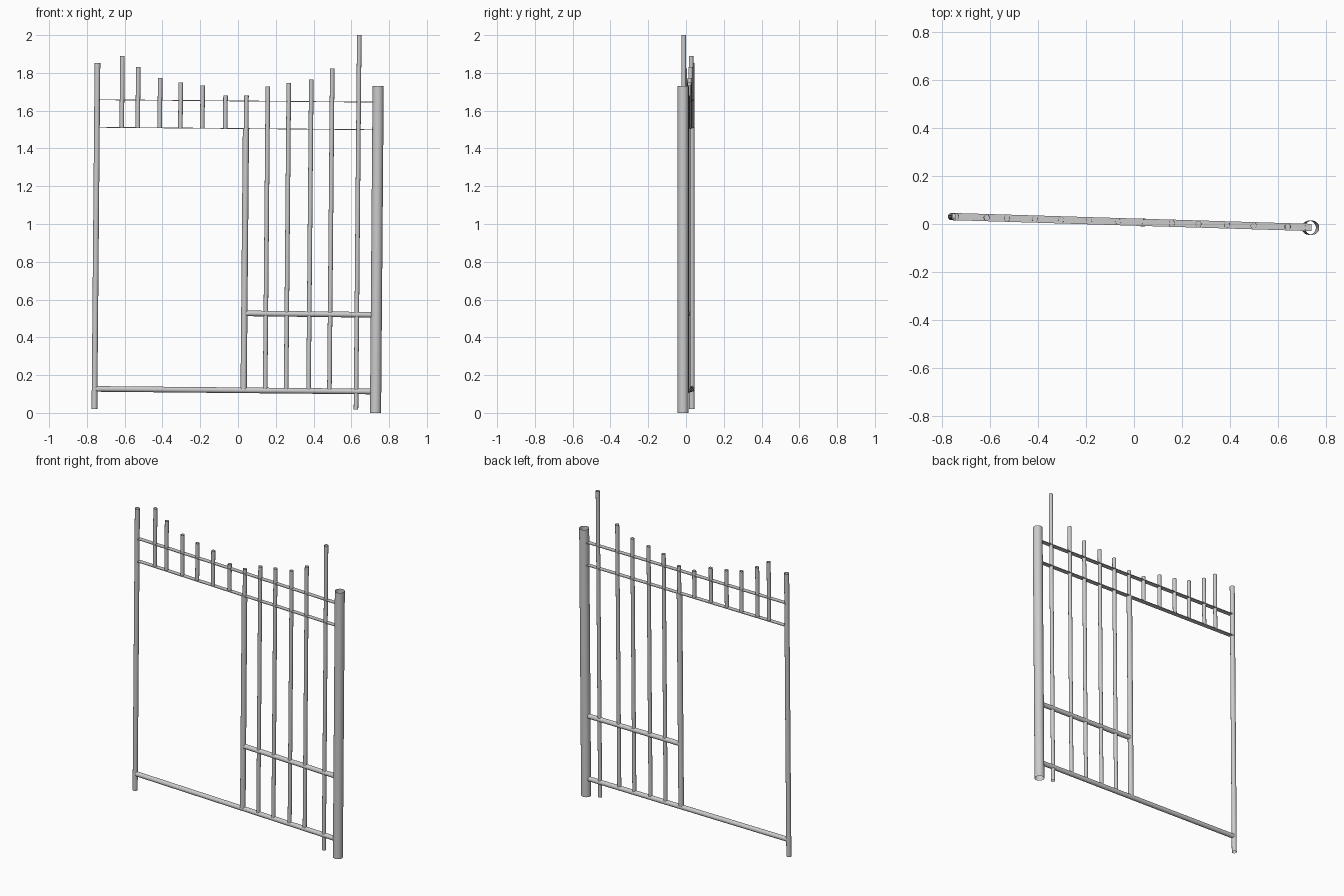
import bpy, bmesh
from mathutils import Vector, Matrix

if "Cube" in bpy.data.objects:
    bpy.data.objects.remove(bpy.data.objects["Cube"])

LEAN = 0.0088          # the whole gate leans slightly in its own plane


def plane_y(x):
    # the gate runs slightly diagonally in plan
    return 0.008 - 0.0304 * x


def finish(bm, name):
    me = bpy.data.meshes.new(name)
    bm.to_mesh(me)
    bm.free()
    ob = bpy.data.objects.new(name, me)
    bpy.context.collection.objects.link(ob)
    return ob


def tube(name, a, b, r, sides=24):
    a = Vector((a[0], plane_y(a[0]), a[1])) if len(a) == 2 else Vector(a)
    b = Vector((b[0], plane_y(b[0]), b[1])) if len(b) == 2 else Vector(b)
    d = b - a
    bm = bmesh.new()
    m = Matrix.Translation((a + b) / 2) @ d.to_track_quat('Z', 'Y').to_matrix().to_4x4()
    bmesh.ops.create_cone(bm, cap_ends=False, segments=sides, radius1=r, radius2=r,
                          depth=d.length, matrix=m)
    for f in bm.faces:
        f.smooth = True
    return finish(bm, name)


def upright(name, x_top, z_top, z_bottom, r):
    # leaning vertical bar, located by its top
    x_bottom = x_top - LEAN * (z_top - z_bottom)
    y = plane_y(x_top)
    return tube(name, (x_bottom, y, z_bottom), (x_top, y, z_top), r)


def flat_rail(name, a, b, width, thick):
    a = Vector((a[0], plane_y(a[0]), a[1]))
    b = Vector((b[0], plane_y(b[0]), b[1]))
    d = (b - a).normalized()
    side = Vector((0, 0, 1)).cross(d).normalized()
    up = d.cross(side)
    rot = Matrix((d, side, up)).transposed().to_4x4()
    m = (Matrix.Translation((a + b) / 2) @ rot
         @ Matrix.Diagonal(((b - a).length, width, thick, 1)))
    bm = bmesh.new()
    bmesh.ops.create_cube(bm, size=1, matrix=m)
    return finish(bm, name)


# end posts and the middle stile
tube("hinge_post", (0.728, -0.0155, 0), (0.742, -0.0155, 1.731), 0.0295, 32)
upright("latch_post", -0.744, 1.853, 0.02, 0.015)
upright("middle_stile", 0.042, 1.504, 0.125, 0.0165)

# round lower rails
tube("bottom_rail", (-0.757, 0.127), (0.725, 0.113), 0.0148)
tube("middle_rail", (0.03, 0.527), (0.73, 0.519), 0.0148)

# flat upper rails
flat_rail("lower_top_rail", (-0.746, 1.512), (0.738, 1.499), 0.03, 0.004)
flat_rail("upper_top_rail", (-0.745, 1.658), (0.739, 1.645), 0.03, 0.004)

# short bars between and above the flat rails
short_bars = [(-0.612, 1.890), (-0.528, 1.832), (-0.412, 1.774),
              (-0.303, 1.750), (-0.187, 1.733), (-0.066, 1.680), (0.045, 1.680)]
for i, (x, z) in enumerate(short_bars):
    upright(f"short_bar_{i + 1}", x, z, 1.506 - 0.009 * x, 0.012)

# long bars down to the bottom rail; the last one runs past it
long_bars = [(0.158, 1.727, 0.122), (0.269, 1.746, 0.121), (0.388, 1.764, 0.120),
             (0.499, 1.823, 0.119), (0.642, 2.0, 0.018)]
for i, (x, z, z0) in enumerate(long_bars):
    upright(f"long_bar_{i + 1}", x, z, z0, 0.012)
